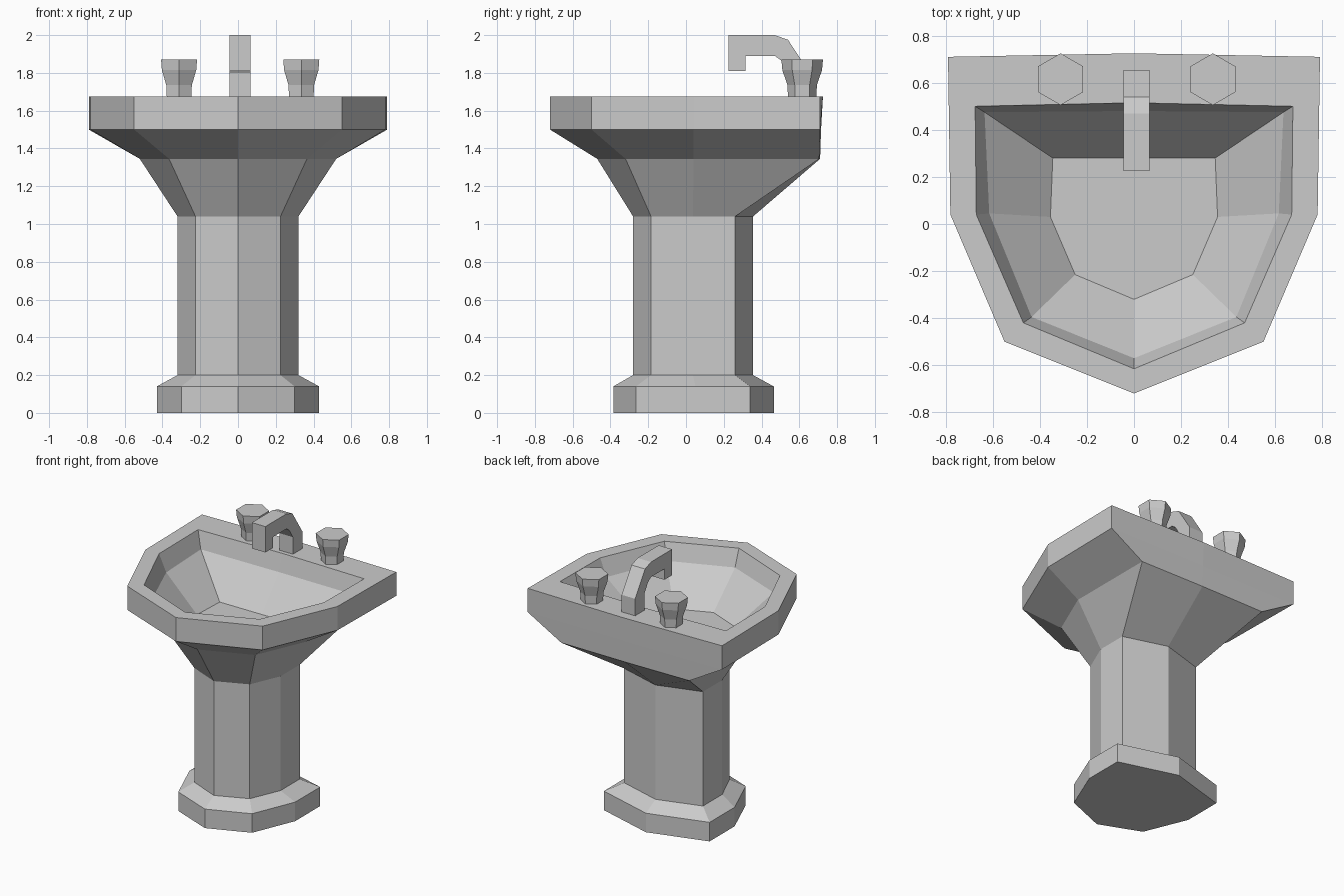
import bpy, bmesh, math

cube = bpy.data.objects.get("Cube")
if cube:
    bpy.data.objects.remove(cube)

ceramic = bpy.data.materials.new("grey_ceramic")
ceramic.use_nodes = True
GREY = (0.6, 0.6, 0.6, 1)
ceramic.diffuse_color = GREY
ceramic.node_tree.nodes["Principled BSDF"].inputs["Base Color"].default_value = GREY


def finish(bm, name):
    mesh = bpy.data.meshes.new(name)
    bm.to_mesh(mesh)
    bm.free()
    mesh.materials.append(ceramic)
    obj = bpy.data.objects.new(name, mesh)
    bpy.context.collection.objects.link(obj)
    return obj


def loft(name, rings, cap_start=True, cap_end=True):
    """Skin a stack of counter-clockwise rings with flat quads."""
    bm = bmesh.new()
    loops = [[bm.verts.new(p) for p in ring] for ring in rings]
    for a, b in zip(loops, loops[1:]):
        for i in range(len(a)):
            j = (i + 1) % len(a)
            bm.faces.new((a[i], a[j], b[j], b[i]))
    if cap_start:
        bm.faces.new(loops[0][::-1])
    if cap_end:
        bm.faces.new(loops[-1])
    return finish(bm, name)


def shield(z, front, shoulder, side, corner, back):
    """Eight-sided mirrored ring: pointed front, broad back."""
    half = [shoulder, side, corner]
    pts = [(0, front)] + half + [(0, back)] + [(-x, y) for x, y in half[::-1]]
    return [(x, y, z) for x, y in pts]


# Pedestal: stepped foot and straight column
foot = (-.385, (.30, -.265), (.43, .05), (.43, .34), .465)
column = (-.28, (.225, -.185), (.32, .037), (.32, .26), .355)
loft("pedestal", [shield(0, *foot), shield(.14, *foot),
                  shield(.2, *column), shield(1.04, *column)], cap_end=False)

# Basin: flared underside, rim, and hollow bowl
rim = (-.72, (.55, -.5), (.78, .04), (.79, .71))
loft("basin", [
    shield(1.04, *column),
    shield(1.345, -.47, (.365, -.32), (.52, .04), (.52, .705), .71),
    shield(1.5, *rim, .715),
    shield(1.675, *rim, .725),
    shield(1.675, -.615, (.47, -.42), (.67, .04), (.675, .5), .515),
    shield(1.55, -.57, (.435, -.395), (.615, .045), (.635, .475), .48),
    shield(1.315, -.32, (.25, -.215), (.355, .03), (.345, .28), .28),
], cap_start=False)

# Spout: side profile extruded across its width
profile = [(.225, 1.81), (.315, 1.81), (.315, 1.89), (.47, 1.89), (.505, 1.865),
           (.545, 1.8), (.545, 1.67), (.655, 1.67), (.655, 1.8),
           (.54, 1.975), (.47, 2), (.225, 2)]
loft("spout", [[(x, y, z) for y, z in profile] for x in (-.045, .065)])

# Tap handles: flared six-sided knobs
for name, cx in (("right_handle", -.312), ("left_handle", .335)):
    loft(name, [[(cx + r * math.sin(k * math.pi / 3),
                  .615 - r * math.cos(k * math.pi / 3), z) for k in range(6)]
                for z, r in ((1.67, .075), (1.735, .078), (1.815, .105), (1.87, .11))])
